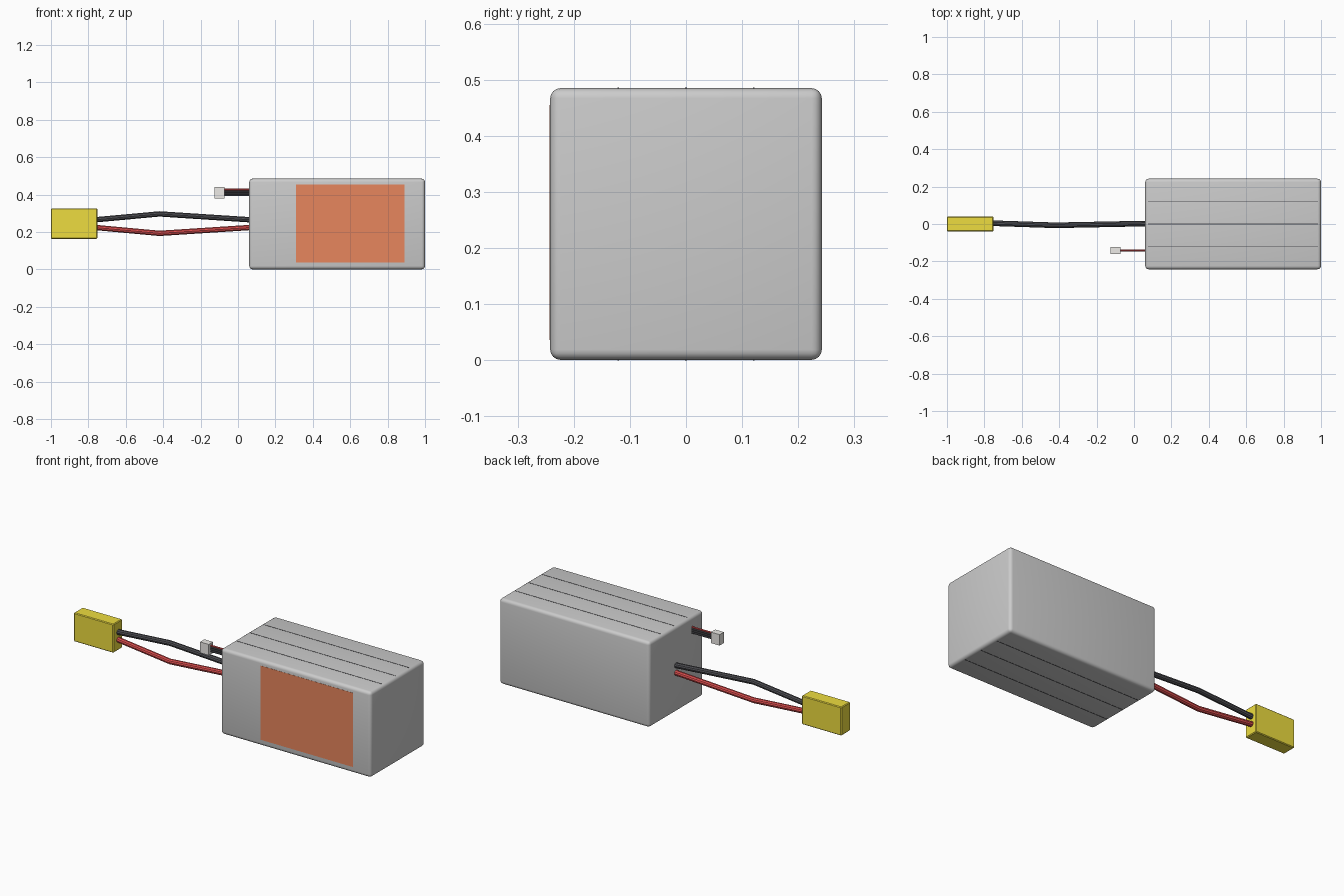
import bpy

if "Cube" in bpy.data.objects:
    bpy.data.objects.remove(bpy.data.objects["Cube"])


def material(name, rgb):
    m = bpy.data.materials.new(name)
    m.diffuse_color = (*rgb, 1)
    m.use_nodes = True
    m.node_tree.nodes["Principled BSDF"].inputs["Base Color"].default_value = m.diffuse_color
    return m


ORANGE = material("label_orange", (0.80, 0.24, 0.11))
YELLOW = material("connector_yellow", (0.85, 0.72, 0.05))
RED = material("wire_red", (0.75, 0.08, 0.08))
BLACK = material("wire_black", (0.08, 0.08, 0.09))
WHITE = material("plug_white", (0.85, 0.83, 0.80))


def box(name, lo, hi, mat=None, bevel=0, segments=1):
    """Box between two corners, optionally with rounded edges."""
    size = [b - a for a, b in zip(lo, hi)]
    centre = [(a + b) / 2 for a, b in zip(lo, hi)]
    bpy.ops.mesh.primitive_cube_add(size=1, location=centre)
    ob = bpy.context.object
    ob.name = name
    ob.scale = size
    bpy.ops.object.transform_apply(location=False, rotation=False, scale=True)
    if mat:
        ob.data.materials.append(mat)
    if bevel:
        mod = ob.modifiers.new("edges", 'BEVEL')
        mod.width, mod.segments = bevel, segments
        bpy.ops.object.modifier_apply(modifier=mod.name)
        if segments > 1:
            bpy.ops.object.shade_smooth_by_angle()
    return ob


def wire(name, points, radius, mat):
    """Round cable along straight segments."""
    curve = bpy.data.curves.new(name, 'CURVE')
    curve.dimensions = '3D'
    curve.bevel_depth = radius
    curve.bevel_resolution = 3
    curve.use_fill_caps = True
    spline = curve.splines.new('POLY')
    spline.points.add(len(points) - 1)
    for p, co in zip(spline.points, points):
        p.co = (*co, 1)
    curve.materials.append(mat)
    ob = bpy.data.objects.new(name, curve)
    bpy.context.collection.objects.link(ob)
    bpy.ops.object.select_all(action='DESELECT')
    ob.select_set(True)
    bpy.context.view_layer.objects.active = ob
    bpy.ops.object.convert(target='MESH')
    bpy.ops.object.shade_smooth_by_angle()


# Battery pack and the thin seams between its cells
box("battery_body", (0.06, -0.242, 0.001), (1.0, 0.242, 0.485), None, 0.018, 4)
for i, y in enumerate((-0.121, 0, 0.121)):
    box(f"cell_seam_{i + 1}", (0.075, y - 0.0015, 0), (0.985, y + 0.0015, 0.486), BLACK)

# Label on the front
box("front_label", (0.31, -0.243, 0.036), (0.89, -0.235, 0.455), ORANGE)

# Main connector and its two power wires
box("main_connector", (-1.0, -0.04, 0.164), (-0.752, 0.04, 0.326), YELLOW, 0.004)
for name, side, mat in (("black_wire", 1, BLACK), ("red_wire", -1, RED)):
    wire(name, [(0.09, 0.003, 0.245 + side * 0.019),
                (-0.42, -0.007, 0.245 + side * 0.052),
                (-0.78, 0.005, 0.245 + side * 0.019)], 0.015, mat)

# Balance plug with a stack of thin leads
box("balance_plug", (-0.125, -0.16, 0.379), (-0.071, -0.122, 0.441), WHITE)
for i in range(4):
    z = 0.396 + i * 0.0105
    wire(f"balance_lead_{i + 1}", [(0.08, -0.141, z), (-0.09, -0.141, z)],
         0.0048, RED if i == 3 else BLACK)
